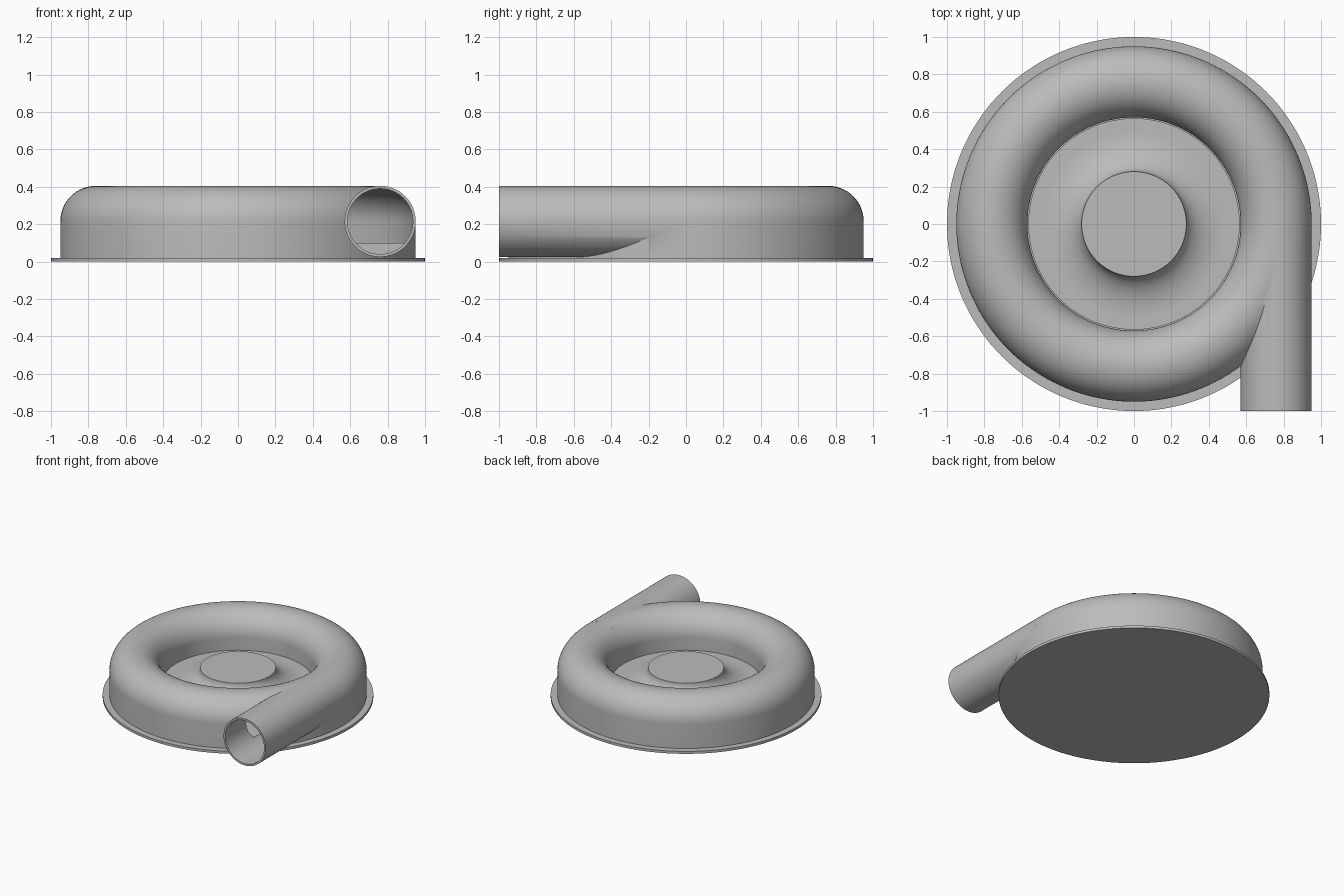
import bpy, bmesh, math
from mathutils import Vector, Matrix

if "Cube" in bpy.data.objects:
    bpy.data.objects.remove(bpy.data.objects["Cube"], do_unlink=True)

RING, AXIS_Z, TUBE, BORE = 0.76, 0.215, 0.19, 0.175
SEGMENTS = 144

grey = bpy.data.materials.new("cast_grey")
grey.use_nodes = True
colour = (0.5, 0.5, 0.5, 1)
grey.diffuse_color = colour
grey.node_tree.nodes["Principled BSDF"].inputs["Base Color"].default_value = colour


def finish(name, bm):
    bmesh.ops.recalc_face_normals(bm, faces=bm.faces)
    mesh = bpy.data.meshes.new(name)
    bm.to_mesh(mesh)
    bm.free()
    mesh.materials.append(grey)
    obj = bpy.data.objects.new(name, mesh)
    bpy.context.collection.objects.link(obj)
    return obj


def revolve(name, profile, closed=False):
    """Turn an (r, z) profile around the vertical axis."""
    bm = bmesh.new()
    verts = [bm.verts.new((r, 0, z)) for r, z in profile]
    pairs = list(zip(verts, verts[1:]))
    if closed:
        pairs.append((verts[-1], verts[0]))
    edges = [bm.edges.new(p) for p in pairs]
    bmesh.ops.spin(bm, geom=verts + edges, cent=(0, 0, 0), axis=(0, 0, 1),
                   angle=math.tau, steps=SEGMENTS, use_duplicate=False)
    bmesh.ops.remove_doubles(bm, verts=bm.verts, dist=1e-5)
    return finish(name, bm)


def pipe(name, radius, y_front, y_back):
    """Horizontal cylinder along y at the outlet position."""
    bm = bmesh.new()
    place = (Matrix.Translation((RING, (y_front + y_back) / 2, AXIS_Z))
             @ Matrix.Rotation(math.pi / 2, 4, 'X'))
    bmesh.ops.create_cone(bm, cap_ends=True, segments=96, radius1=radius,
                          radius2=radius, depth=y_back - y_front, matrix=place)
    return finish(name, bm)


def arc(radius, steps=32):
    """Upper half of the tube section, from outside to inside."""
    return [(RING + radius * math.cos(math.pi * i / steps),
             AXIS_Z + radius * math.sin(math.pi * i / steps))
            for i in range(steps + 1)]


def activate(obj):
    bpy.ops.object.select_all(action='DESELECT')
    obj.select_set(True)
    bpy.context.view_layer.objects.active = obj


def combine(target, tool, operation):
    mod = target.modifiers.new(operation.lower(), 'BOOLEAN')
    mod.operation, mod.object, mod.solver = operation, tool, 'EXACT'
    activate(target)
    bpy.ops.object.modifier_apply(modifier=mod.name)
    bpy.data.objects.remove(tool, do_unlink=True)


# Round base plate
base = revolve("base_plate", [(0, 0), (1, 0), (1, 0.02), (0, 0.02)])

# Spiral casing: half-round ring on a straight drum, open in the middle
casing = revolve("casing", [(0, 0.01), (0.95, 0.01)] + arc(TUBE)
                 + [(0.57, 0.1), (0, 0.1)])

# Tangential outlet pipe joined on, then the flow passage hollowed out
combine(casing, pipe("outlet_pipe", TUBE, -1, 0), 'UNION')
cavity = revolve("cavity", arc(BORE + 0.001) + [(0.585, 0.1), (0.935, 0.1)], True)
combine(casing, cavity, 'DIFFERENCE')
combine(casing, pipe("bore", BORE, -1.1, 0), 'DIFFERENCE')

# Impeller hub flaring out into a thin disc
flare = [(0.50 - 0.22 * math.sin(a), 0.24 - 0.125 * math.cos(a))
         for a in [math.pi / 2 * (1 - i / 16) for i in range(17)]]
hub = revolve("impeller_hub", [(0, 0.09), (0.565, 0.09), (0.565, 0.115)]
              + flare[::-1] + [(0, 0.24)])

for obj in (base, casing, hub):
    activate(obj)
    bpy.ops.object.shade_smooth_by_angle(angle=math.radians(30))
